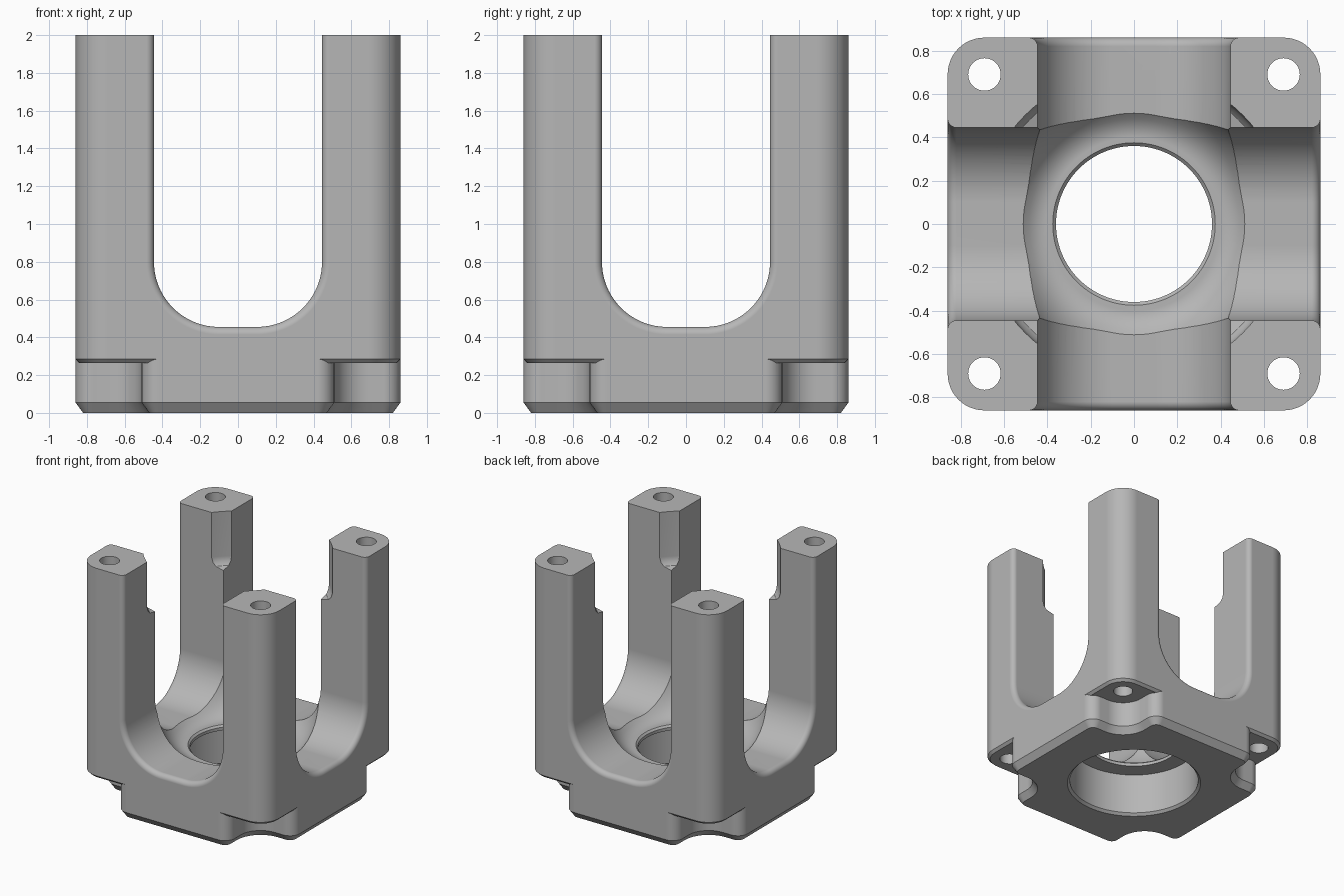
import bpy
import bmesh
from math import sin, cos, pi, radians

cube = bpy.data.objects.get("Cube")
if cube:
    bpy.data.objects.remove(cube, do_unlink=True)

HALF = 0.86      # half width of the square body
BOLT = 0.69      # bolt hole distance from the centre lines

grey = bpy.data.materials.new("plain grey")
grey.use_nodes = True
grey.diffuse_color = (0.47, 0.47, 0.47, 1)
grey.node_tree.nodes["Principled BSDF"].inputs["Base Color"].default_value = grey.diffuse_color


def loft(name, rings):
    """Closed solid through a list of rings with equal point counts."""
    bm = bmesh.new()
    loops = [[bm.verts.new(p) for p in ring] for ring in rings]
    n = len(loops[0])
    for a, b in zip(loops, loops[1:]):
        for i in range(n):
            j = (i + 1) % n
            bm.faces.new((a[i], a[j], b[j], b[i]))
    bm.faces.new(loops[0])
    bm.faces.new(loops[-1])
    bmesh.ops.recalc_face_normals(bm, faces=bm.faces)
    mesh = bpy.data.meshes.new(name)
    bm.to_mesh(mesh)
    bm.free()
    mesh.materials.append(grey)
    obj = bpy.data.objects.new(name, mesh)
    bpy.context.collection.objects.link(obj)
    return obj


def turned(name, profile, x=0, y=0, steps=96):
    """Solid of revolution from (radius, height) points."""
    angles = [2 * pi * i / steps for i in range(steps)]
    return loft(name, [[(x + r * cos(a), y + r * sin(a), z) for a in angles]
                       for r, z in profile])


def arc(cx, cy, r, start, end, steps=12):
    turns = [radians(start + (end - start) * i / steps) for i in range(steps + 1)]
    return [(cx + r * cos(t), cy + r * sin(t)) for t in turns]


def four_corners(corner):
    """Repeat one corner's outline around the centre."""
    outline = []
    for _ in range(4):
        outline += corner
        corner = [(-y, x) for x, y in corner]
    return outline


def body_outline(inset):
    r = 0.17
    return four_corners(arc(HALF - r, HALF - r, r - inset, 0, 90))


def plate_outline(inset):
    # Rounded shoulders on either side of a scoop around the bolt hole
    r, far, near = 0.09 - inset, 0.77, 0.42
    return four_corners(arc(far, near, r, 0, 90)
                        + arc(BOLT, BOLT, 0.18 + inset, 270, 180)
                        + arc(near, far, r, 0, 90))


def slot_outline(grow):
    # U shape with a flat floor and round lower corners
    c, z, r, top = 0.1, 0.8, 0.345 + grow, 2.2
    return ([(c + r, top)] + arc(c, z, r, 0, -90, 24)
            + arc(-c, z, r, -90, -180, 24) + [(-c - r, top)])


def combine(target, tool, operation):
    mod = target.modifiers.new("cut", "BOOLEAN")
    mod.operation = operation
    mod.solver = "EXACT"
    mod.object = tool
    bpy.context.view_layer.objects.active = target
    bpy.ops.object.modifier_apply(modifier=mod.name)
    bpy.data.objects.remove(tool, do_unlink=True)


def stack(name, outline, levels):
    return loft(name, [[(x, y, z) for x, y in outline(o)] for o, z in levels])


# Upright body, with a small chamfer under the legs, on a scooped base plate
frame = stack("four_leg_frame", body_outline, [(0.02, 0.265), (0, 0.285), (0, 2)])
plate = stack("base_plate", plate_outline, [(0.04, 0), (0, 0.055), (0, 0.34)])
combine(frame, plate, "UNION")

# Slots both ways, with rounded outer edges
fillet = 0.04
ends = [(HALF - fillet + fillet * sin(t), fillet * (1 - cos(t)))
        for t in (radians(15 * i) for i in range(7))] + [(HALF + 0.1, fillet)]
sections = [(-d, o) for d, o in reversed(ends)] + ends
for along_x in (False, True):
    rings = [[(d, u, z) if along_x else (u, d, z) for u, z in slot_outline(o)]
             for d, o in sections]
    combine(frame, loft("slot_cutter", rings), "DIFFERENCE")

# Bowl around the centre, and relief on the inner leg corners near the top
bowl = [(0.4, 0.4)] + [(0.4 + 0.22 * sin(t), 0.8 - 0.4 * cos(t))
                       for t in (radians(7.5 * i) for i in range(1, 13))]
combine(frame, turned("bowl_cutter", bowl + [(0.62, 1.0)]), "DIFFERENCE")
relief = [(0.63, 1.55), (0.68, 1.565), (0.7, 1.59), (0.71, 1.63), (0.71, 2.2)]
combine(frame, turned("relief_cutter", relief), "DIFFERENCE")

# Stepped centre bore
bore = [(0.52, -0.1), (0.52, 0), (0.5, 0.02), (0.5, 0.36), (0.36, 0.36),
        (0.36, 0.385), (0.375, 0.4), (0.375, 0.6)]
combine(frame, turned("bore_cutter", bore), "DIFFERENCE")

# Bolt holes through the legs
for sx in (-1, 1):
    for sy in (-1, 1):
        hole = turned("bolt_hole_cutter", [(0.075, 0.1), (0.075, 2.2)],
                      sx * BOLT, sy * BOLT, 40)
        combine(frame, hole, "DIFFERENCE")

# Smooth curves, crisp edges
bpy.ops.object.select_all(action="DESELECT")
frame.select_set(True)
bpy.context.view_layer.objects.active = frame
bpy.ops.object.shade_smooth_by_angle(angle=radians(30))
normals = frame.modifiers.new("even_normals", "WEIGHTED_NORMAL")
normals.keep_sharp = True
